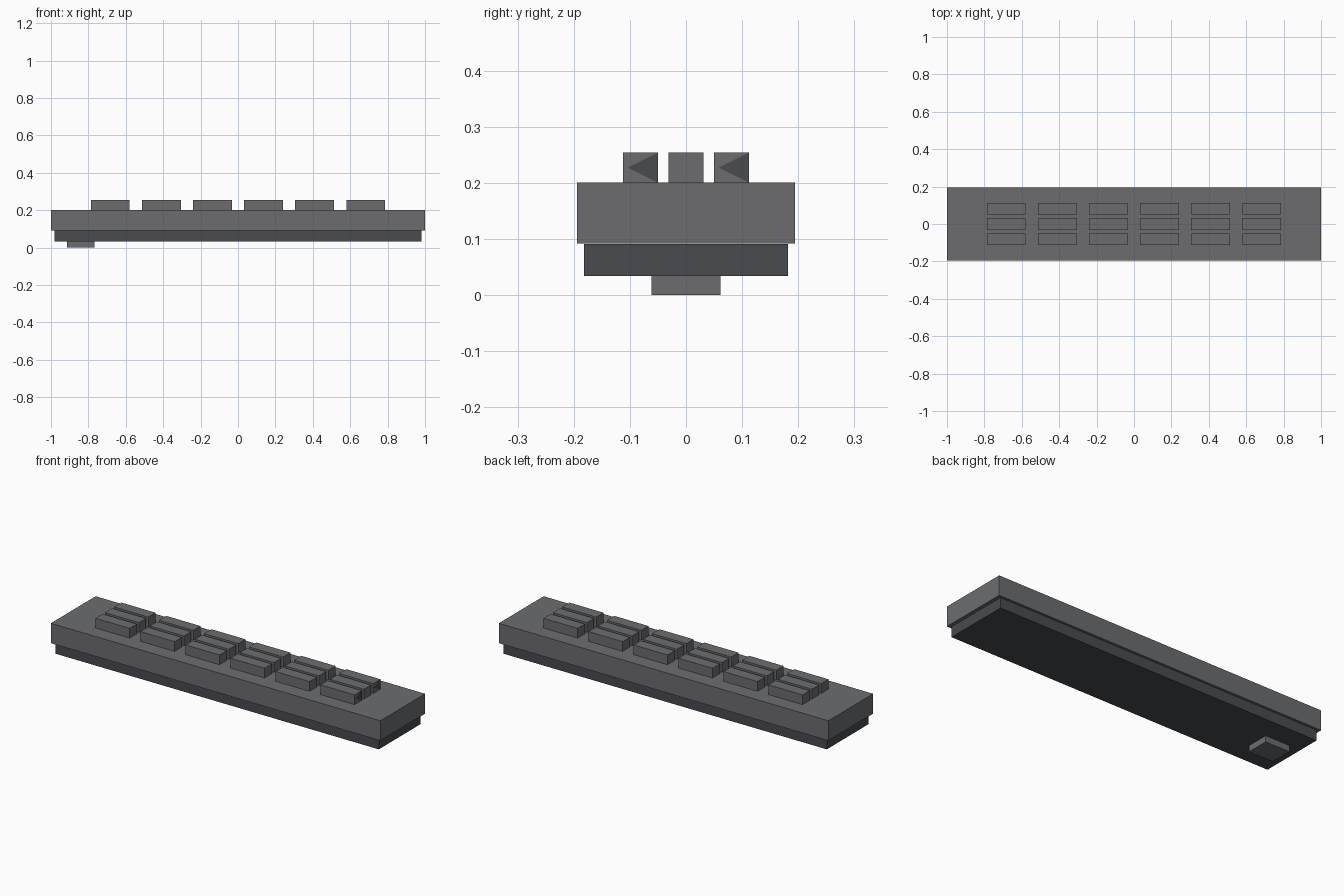
import bpy
import bmesh
from mathutils import Matrix, Vector

old = bpy.data.objects.get("Cube")
if old:
    bpy.data.objects.remove(old, do_unlink=True)


def material(name, rgb):
    m = bpy.data.materials.new(name)
    m.use_nodes = True
    color = (*rgb, 1)
    m.diffuse_color = color
    m.node_tree.nodes["Principled BSDF"].inputs["Base Color"].default_value = color
    return m


grey = material("mid grey", (0.15, 0.152, 0.162))
dark = material("dark slate grey", (0.065, 0.069, 0.079))


def finish(name, bm, mat):
    mesh = bpy.data.meshes.new(name)
    bmesh.ops.recalc_face_normals(bm, faces=bm.faces)
    bm.to_mesh(mesh)
    bm.free()
    mesh.materials.append(mat)
    obj = bpy.data.objects.new(name, mesh)
    bpy.context.collection.objects.link(obj)
    return obj


def box(name, centre, size, mat):
    bm = bmesh.new()
    bmesh.ops.create_cube(bm, size=1, matrix=Matrix.LocRotScale(Vector(centre), None, Vector(size)))
    return finish(name, bm, mat)


def triangle_plate(name, x, y, z, width, height, mat):
    # thin triangle pointing towards the front on the end of a key
    bm = bmesh.new()
    corners = [(y + width / 2, z - height / 2), (y + width / 2, z + height / 2), (y - width / 2, z)]
    face = bm.faces.new([bm.verts.new((x, cy, cz)) for cy, cz in corners])
    new = bmesh.ops.extrude_face_region(bm, geom=[face])
    moved = [v for v in new["geom"] if isinstance(v, bmesh.types.BMVert)]
    bmesh.ops.translate(bm, verts=moved, vec=(0.001, 0, 0))
    return finish(name, bm, mat)


# Body: upper shell over a narrower base, with one foot
box("upper_shell", (0, 0, 0.146), (2, 0.388, 0.109), grey)
box("lower_base", (0, 0, 0.0625), (1.963, 0.363, 0.057), dark)
box("foot", (-0.84, 0, 0.018), (0.147, 0.123, 0.036), grey)

# Grid of keys
pitch_x, pitch_y = 0.273, 0.081
key_size = (0.207, 0.0625, 0.056)
for row in range(3):
    for col in range(6):
        centre = ((col - 2.5) * pitch_x, (row - 1) * pitch_y, 0.226)
        box(f"key_{row + 1}_{col + 1}", centre, key_size, grey)

# Dark triangles on the end keys of the outer rows
end_x = 2.5 * pitch_x + key_size[0] / 2
for label, side in (("front", -1), ("back", 1)):
    triangle_plate(f"{label}_key_triangle", end_x, side * pitch_y + 0.004, 0.227, 0.053, 0.053, dark)
